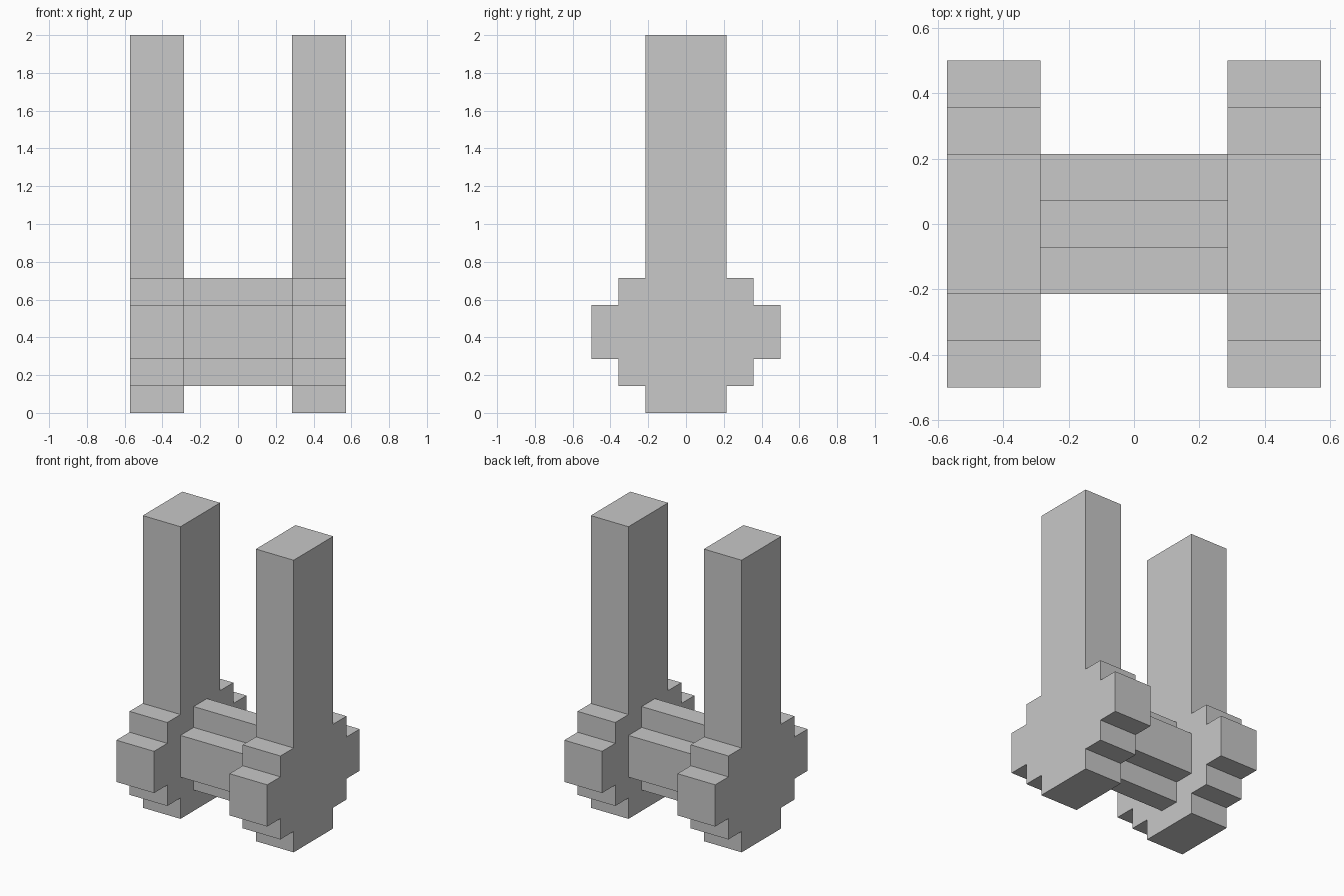
import bpy
import bmesh

cube = bpy.data.objects.get("Cube")
if cube:
    bpy.data.objects.remove(cube, do_unlink=True)

U = 1 / 7  # grid unit

grey = bpy.data.materials.new("light_grey")
colour = (0.58, 0.58, 0.58, 1)
grey.diffuse_color = colour
grey.use_nodes = True
grey.node_tree.nodes["Principled BSDF"].inputs["Base Color"].default_value = colour


def prism(name, half_profile, x0, x1):
    """Mirror a (y, z) half profile listed bottom to top and extrude it along x."""
    outline = half_profile + [(-y, z) for y, z in reversed(half_profile)]
    bm = bmesh.new()
    face = bm.faces.new([bm.verts.new((x0 * U, y * U, z * U)) for y, z in outline])
    moved = bmesh.ops.extrude_face_region(bm, geom=[face])["geom"]
    bmesh.ops.translate(bm, vec=((x1 - x0) * U, 0, 0),
                        verts=[g for g in moved if isinstance(g, bmesh.types.BMVert)])
    bmesh.ops.recalc_face_normals(bm, faces=bm.faces)
    mesh = bpy.data.meshes.new(name)
    bm.to_mesh(mesh)
    bm.free()
    mesh.materials.append(grey)
    obj = bpy.data.objects.new(name, mesh)
    bpy.context.collection.objects.link(obj)
    return obj


# Stepped round base with a tall post, one on each side
post = [(1.5, 0), (1.5, 1), (2.5, 1), (2.5, 2), (3.5, 2), (3.5, 4),
        (2.5, 4), (2.5, 5), (1.5, 5), (1.5, 14)]
prism("left_post", post, 2, 4)
prism("right_post", post, -4, -2)

# Cross-shaped axle joining the two posts
axle = [(0.5, 1), (0.5, 2), (1.5, 2), (1.5, 4), (0.5, 4), (0.5, 5)]
prism("axle", axle, -2, 2)
